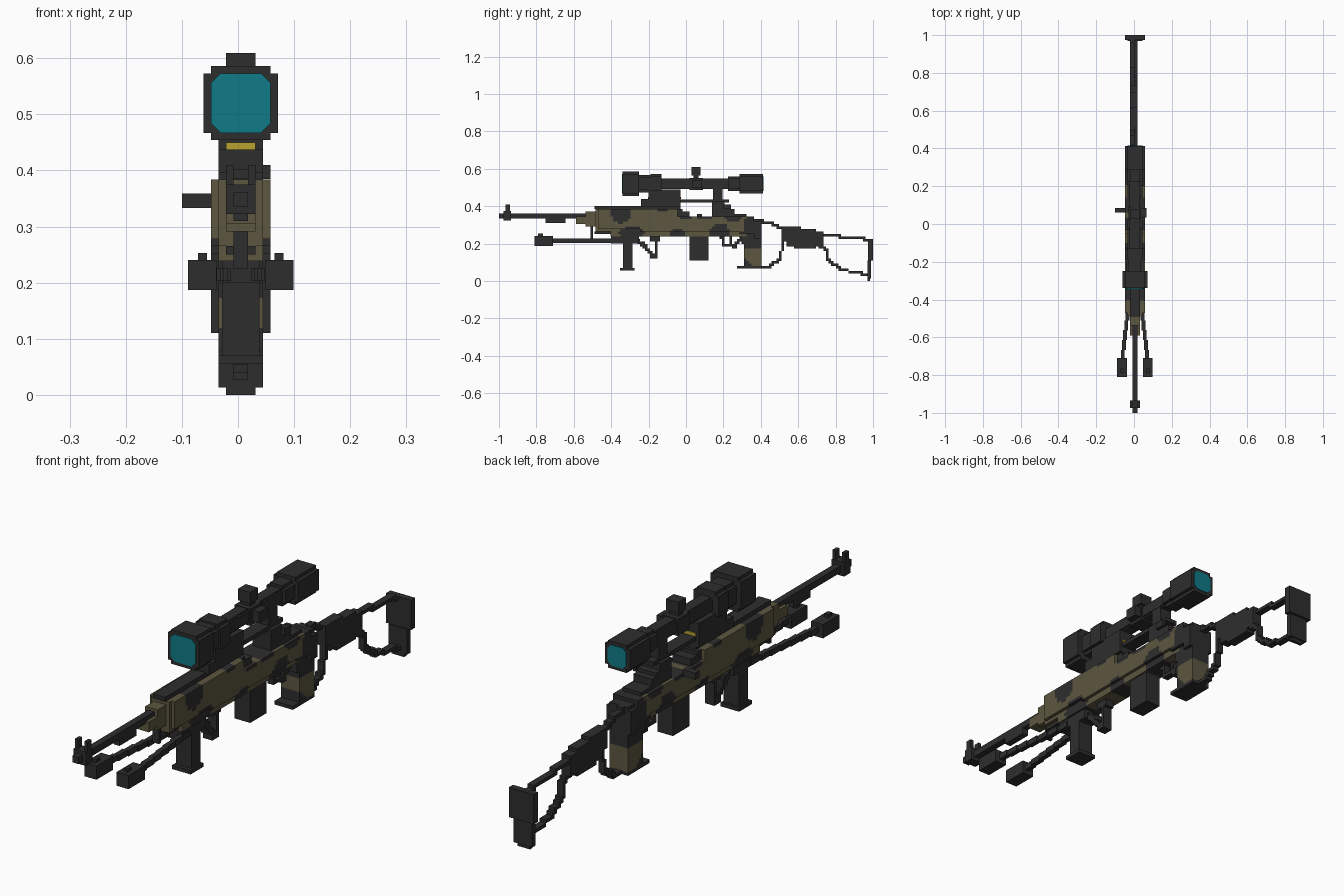
import bpy, bmesh
from mathutils import Matrix

if "Cube" in bpy.data.objects:
    bpy.data.objects.remove(bpy.data.objects["Cube"])

V = 2 / 151          # block size
C = 0.005            # centre line of the body


def material(name, rgb):
    m = bpy.data.materials.new(name)
    m.diffuse_color = (*rgb, 1)
    m.use_nodes = True
    m.node_tree.nodes["Principled BSDF"].inputs["Base Color"].default_value = m.diffuse_color
    return m


DARK = material("gunmetal", (0.027, 0.027, 0.027))
OLIVE = material("olive", (0.110, 0.095, 0.052))
TEAL = material("teal_glass", (0.005, 0.195, 0.242))
YELLOW = material("yellow", (0.479, 0.361, 0.030))


def finish(name, bm, mats):
    bmesh.ops.recalc_face_normals(bm, faces=bm.faces)
    me = bpy.data.meshes.new(name)
    bm.to_mesh(me)
    bm.free()
    for m in mats:
        me.materials.append(m)
    ob = bpy.data.objects.new(name, me)
    bpy.context.collection.objects.link(ob)
    return ob


def box(name, x0, x1, y0, y1, z0, z1, mat=DARK):
    bm = bmesh.new()
    mx = Matrix.Translation(((x0 + x1) / 2, (y0 + y1) / 2, (z0 + z1) / 2))
    mx = mx @ Matrix.Diagonal((x1 - x0, y1 - y0, z1 - z0, 1))
    bmesh.ops.create_cube(bm, size=1, matrix=mx)
    return finish(name, bm, [mat])


def mid_box(name, n, y0, y1, z0, z1, mat=DARK):
    """Box centred on the body, n blocks to either side."""
    return box(name, C - n * V, C + n * V, y0, y1, z0, z1, mat)


def prism(name, outline, y0, y1, mat=DARK):
    """Extrude an x-z outline along y."""
    bm = bmesh.new()
    f = bm.faces.new([bm.verts.new((x, y0, z)) for x, z in outline])
    g = bmesh.ops.extrude_face_region(bm, geom=[f])["geom"]
    vs = [v for v in g if isinstance(v, bmesh.types.BMVert)]
    bmesh.ops.translate(bm, verts=vs, vec=(0, y1 - y0, 0))
    return finish(name, bm, [mat])


def stepped(h, n, zc=0.52):
    """Square outline with one notch out of each corner."""
    k = h - n
    pts = [(h, -k), (h, k), (k, k), (k, h), (-k, h), (-k, k),
           (-h, k), (-h, -k), (-k, -k), (-k, -h), (k, -h), (k, -k)]
    return [(C + x, zc + z) for x, z in pts]


def octagon(h, c, zc=0.52):
    k = h - c
    pts = [(h, -k), (h, k), (k, h), (-k, h), (-h, k), (-h, -k), (-k, -h), (k, -h)]
    return [(C + x, zc + z) for x, z in pts]


def rects(*rs):
    """Side-view block cells covered by rectangles (y0, y1, z0, z1)."""
    cells = set()
    for y0, y1, z0, z1 in rs:
        for i in range(round((y0 + 1) / V), round((y1 + 1) / V)):
            for j in range(round(z0 / V), round(z1 / V)):
                cells.add((i, j))
    return cells


def path(*pts):
    """Side-view block cells along a polyline."""
    cells = set()
    for (ya, za), (yb, zb) in zip(pts, pts[1:]):
        for s in range(61):
            t = s / 60
            cells.add((int((ya + (yb - ya) * t + 1) / V), int((za + (zb - za) * t) / V)))
    return cells


def slab(name, cells, x0, x1, rule=None):
    """Blocky silhouette between x0 and x1; rule(y, z) picks olive."""
    bm = bmesh.new()
    verts = {}

    def vert(x, i, j):
        if (x, i, j) not in verts:
            verts[x, i, j] = bm.verts.new((x, i * V - 1, j * V))
        return verts[x, i, j]

    for i, j in sorted(cells):
        ring = [(i, j), (i + 1, j), (i + 1, j + 1), (i, j + 1)]
        near = [(i, j - 1), (i + 1, j), (i, j + 1), (i - 1, j)]
        faces = [bm.faces.new([vert(x, *p) for p in ring]) for x in (x0, x1)]
        for k in range(4):
            if near[k] not in cells:
                a, b = ring[k], ring[(k + 1) % 4]
                faces.append(bm.faces.new([vert(x0, *a), vert(x0, *b), vert(x1, *b), vert(x1, *a)]))
        if rule and rule((i + .5) * V - 1, (j + .5) * V):
            for f in faces:
                f.material_index = 1
    return finish(name, bm, [DARK, OLIVE] if rule else [DARK])


def mid_slab(name, cells, n, rule=None):
    return slab(name, cells, C - n * V, C + n * V, rule)


# Camouflage: dark blobs (y, z, radius y, radius z) on olive
BLOBS = [(-.35, .37, .055, .06), (-.29, .26, .07, .03), (-.12, .41, .07, .035),
         (.0, .38, .05, .05), (-.05, .25, .04, .03), (.10, .35, .04, .025),
         (.18, .26, .05, .05), (.25, .35, .05, .035), (.37, .29, .06, .08)]


def camo(y, z):
    return all(((y - a) / ry) ** 2 + ((z - b) / rz) ** 2 > 1 for a, b, ry, rz in BLOBS)


# Barrel and front sight
mid_box("barrel", 1, -1, -0.48, 0.335, 0.361)
mid_box("barrel_sleeve", 1, -0.75, -0.645, 0.31, 0.338)
mid_box("front_sight_base", 2, -0.975, -0.935, 0.322, 0.375)
for s in (-1, 1):
    box("front_sight_prong", C + s * 1.5 * V - V / 2, C + s * 1.5 * V + V / 2, -0.965, -0.94, 0.37, 0.41)

# Fore-end and receiver
mid_slab("fore_end_tip", rects((-.585, -.48, .305, .35), (-.53, -.48, .29, .37)), 2, camo)
mid_slab("receiver_core", rects((-.49, -.02, .26, .39), (-.40, .33, .245, .34), (-.02, .02, .26, .37)), 3, camo)
mid_slab("receiver_panels", rects((-.47, -.04, .28, .38), (-.25, .36, .26, .34)), 4, camo)
mid_box("top_handguard", 2, -0.49, -0.03, 0.385, 0.402)
mid_box("lower_rail", 2, -0.49, -0.28, 0.25, 0.265)
mid_slab("barrel_hanger", rects((-.515, -.50, .22, .30)), 1)

# Rear hump, sight knob and charging handle
mid_slab("rear_hump", rects((.14, .20, .33, .42), (.20, .23, .33, .40), (.23, .26, .33, .38),
                            (.26, .32, .30, .36), (.30, .40, .24, .335)), 3)
mid_slab("rear_cheeks", rects((.29, .37, .25, .34), (.36, .41, .23, .32)), 4)
box("sight_knob", C + 3 * V, C + 4 * V, 0.20, 0.24, 0.385, 0.41)
box("charging_handle", -0.10, -0.045, 0.06, 0.085, 0.333, 0.359)

# Pistol grip, trigger and magazine
mid_slab("pistol_grip", rects((.30, .41, .20, .30), (.31, .40, .08, .22), (.27, .41, .06, .08)), 3,
         lambda y, z: 0.08 < z < 0.17 and y + z > 0.44)
mid_slab("trigger_guard", path((.19, .25), (.20, .19), (.26, .185), (.30, .24)), 1)
mid_slab("trigger", path((.235, .25), (.24, .21)), 0.5)
mid_box("magazine", 2.5, 0.02, 0.12, 0.11, 0.25)

# Skeleton stock
slab("stock_upper_rod", path((.39, .325), (.46, .305), (.53, .275)), C - 2 * V, C)
slab("stock_lower_rod", path((.39, .075), (.45, .075), (.50, .12), (.52, .20)), C - V, C + V)
slab("stock_block", rects((.51, .62, .21, .285), (.53, .60, .19, .285), (.58, .70, .175, .275),
                          (.62, .735, .185, .265)), C - 2 * V, C + V)
slab("stock_rear_rod", path((.73, .25), (.81, .24), (.98, .222)), C - 2 * V, C)
slab("stock_loop", path((.72, .185), (.75, .165), (.76, .11), (.83, .06), (.97, .035)), C - V, C + V)
mid_box("butt_plate_top", 4, 0.974, 1.0, 0.11, 0.225)
mid_box("butt_plate_bottom", 3, 0.970, 0.990, 0.013, 0.11)
mid_box("butt_toe", 2, 0.970, 0.984, 0, 0.013)

# Bipod legs folded forward, built in steps that spread outwards
for s in (-1, 1):
    N = 8
    for k in range(N):
        y = -0.30 - 0.42 * k / N
        x = C + s * (0.022 + 0.042 * k / (N - 1))
        box("bipod_leg", x - 0.01, x + 0.01, y - 0.42 / N, y, 0.203, 0.226)
    a, b = sorted((C + s * 0.043, C + s * 0.094))
    box("bipod_foot", a, b, -0.81, -0.71, 0.187, 0.24)
    x = C + s * 0.068
    box("bipod_foot_nub", x - 0.008, x + 0.008, -0.79, -0.765, 0.238, 0.253)
mid_box("bipod_mount", 2.5, -0.40, -0.25, 0.20, 0.258)

# Foregrip and its brace
mid_slab("foregrip", rects((-.34, -.29, .07, .22)), 2.5)
mid_box("foregrip_base", 3, -0.353, -0.275, 0.055, 0.07)
mid_slab("brace", path((-.28, .235), (-.23, .20), (-.17, .13)) | path((-.27, .225), (-.22, .185), (-.17, .12))
         | rects((-.19, -.14, .215, .26), (-.172, -.152, .12, .24)), 1.5)

# Scope mount with a yellow insert
mid_box("mount_base", 3, -0.24, -0.03, 0.395, 0.437)
mid_box("mount_top", 3, -0.20, -0.03, 0.45, 0.49)
for s in (-1, 1):
    a, b = sorted((C + s * 2 * V, C + s * 3 * V))
    box("mount_wall", a, b, -0.20, -0.03, 0.437, 0.45)
mid_box("mount_insert", 2, -0.203, -0.026, 0.437, 0.45, YELLOW)
mid_box("mount_rail", 2, -0.04, 0.23, 0.42, 0.436)
mid_box("mount_rear_post", 2, 0.145, 0.195, 0.43, 0.50)

# Scope body
prism("scope_objective", stepped(5 * V, V), -0.34, -0.25)
prism("scope_neck", stepped(3.5 * V, V), -0.25, -0.19)
prism("scope_ring", stepped(4 * V, V), -0.19, -0.13)
prism("scope_tube", stepped(2.1 * V, V / 2), -0.13, 0.24)
prism("scope_rear_taper", stepped(3 * V, V), 0.225, 0.285)
prism("scope_eyepiece", stepped(4 * V, V), 0.285, 0.412)
prism("front_glass", octagon(4 * V, 0.017), -0.343, -0.338, TEAL)
prism("rear_glass", octagon(3 * V, 0.015), 0.410, 0.415, TEAL)

# Scope adjustment turrets
mid_box("turret_collar", 2.5, 0.02, 0.09, 0.485, 0.55)
mid_box("turret_stem", 1.5, 0.04, 0.068, 0.54, 0.575)
mid_box("turret_cap", 2, 0.03, 0.078, 0.565, 0.609)
box("side_turret", C + 2 * V, 0.066, 0.035, 0.085, 0.497, 0.54)
